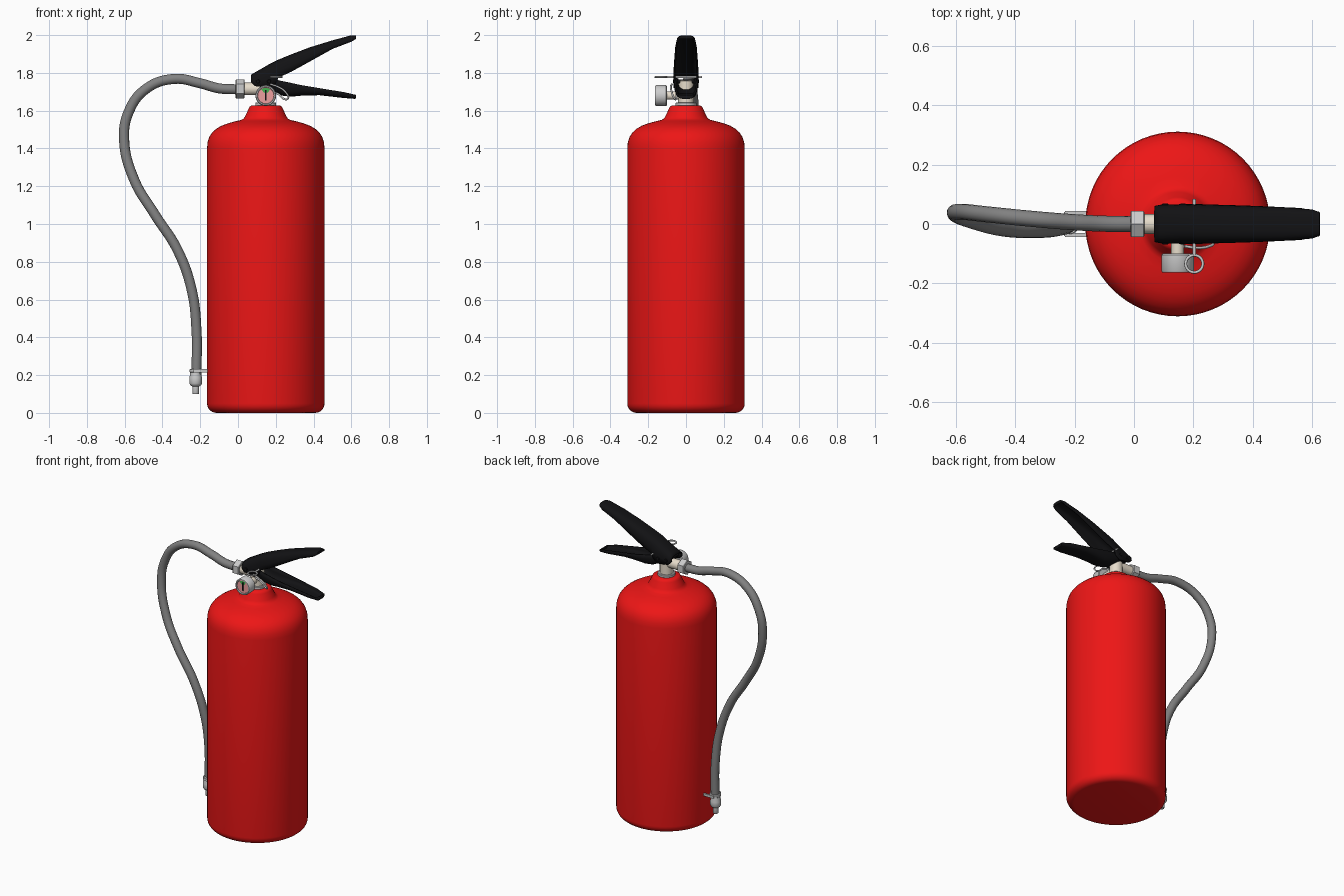
import bpy, bmesh
from math import pi, cos, sin, radians
from mathutils import Matrix, Vector

if "Cube" in bpy.data.objects:
    bpy.data.objects.remove(bpy.data.objects["Cube"])

CX = 0.147  # tank axis


def mat(name, rgb):
    m = bpy.data.materials.new(name)
    m.diffuse_color = (*rgb, 1)
    m.use_nodes = True
    m.node_tree.nodes["Principled BSDF"].inputs["Base Color"].default_value = m.diffuse_color
    return m


RED = mat("red_paint", (0.85, 0.008, 0.008))
BLACK = mat("black_plastic", (0.006, 0.006, 0.007))
RUBBER = mat("grey_rubber", (0.22, 0.22, 0.22))
BRASS = mat("pale_metal", (0.8, 0.72, 0.6))
PINK = mat("dial_red", (0.85, 0.35, 0.35))
GREEN = mat("dial_green", (0.05, 0.45, 0.08))


def finish(name, bm, material=None, angle=35):
    me = bpy.data.meshes.new(name)
    bm.to_mesh(me)
    bm.free()
    ob = bpy.data.objects.new(name, me)
    bpy.context.collection.objects.link(ob)
    if material:
        me.materials.append(material)
    bpy.ops.object.select_all(action='DESELECT')
    ob.select_set(True)
    bpy.context.view_layer.objects.active = ob
    bpy.ops.object.shade_smooth_by_angle(angle=radians(angle))
    return ob


def lathe(name, profile, loc, axis='Z', material=None, segs=32):
    """Revolve (radius, height) points; height runs along +z, -y or +x."""
    bm = bmesh.new()
    vs = [bm.verts.new((r, 0, z)) for r, z in profile]
    es = [bm.edges.new(p) for p in zip(vs, vs[1:])]
    bmesh.ops.spin(bm, geom=vs + es, axis=(0, 0, 1), cent=(0, 0, 0),
                   angle=2 * pi, steps=segs, use_merge=True)
    bmesh.ops.remove_doubles(bm, verts=bm.verts, dist=1e-5)
    bmesh.ops.recalc_face_normals(bm, faces=bm.faces)
    rot = {'Z': Matrix(), 'Y': Matrix.Rotation(pi / 2, 4, 'X'),
           'X': Matrix.Rotation(pi / 2, 4, 'Y')}[axis]
    bm.transform(Matrix.Translation(loc) @ rot)
    return finish(name, bm, material)


def rod(name, r, length, loc, axis='Z', material=None, segs=24, bev=0.003):
    return lathe(name, [(0, 0), (r - bev, 0), (r, bev), (r, length - bev),
                        (r - bev, length), (0, length)], loc, axis, material, segs)


def box(name, lo, hi, material=None, bevel=0.0):
    bm = bmesh.new()
    bmesh.ops.create_cube(bm, size=1)
    lo, hi = Vector(lo), Vector(hi)
    for v in bm.verts:
        v.co = (lo + hi) / 2 + v.co * (hi - lo)
    if bevel:
        bmesh.ops.bevel(bm, geom=bm.edges[:], offset=bevel, segments=2, affect='EDGES')
    return finish(name, bm, material)


def tube(name, points, r, material=None, res=10):
    cu = bpy.data.curves.new(name, 'CURVE')
    cu.dimensions = '3D'
    cu.bevel_depth, cu.bevel_resolution, cu.resolution_u = r, 5, res
    cu.use_fill_caps = True
    sp = cu.splines.new('BEZIER')
    sp.bezier_points.add(len(points) - 1)
    for bp, p in zip(sp.bezier_points, points):
        bp.co = p
        bp.handle_left_type = bp.handle_right_type = 'AUTO'
    if material:
        cu.materials.append(material)
    ob = bpy.data.objects.new(name, cu)
    bpy.context.collection.objects.link(ob)
    return ob


def channel(name, stations, n=16):
    """Pressed lever: loft U sections given as (x, crown z, rim z, half width)."""
    bm = bmesh.new()
    rows = []
    for x, crown, rim, hw in stations:
        row = []
        for i in range(n + 1):
            c, s = cos(pi * i / n), max(sin(pi * i / n), 0)
            y = hw * abs(c) ** 0.6 * (1 if c > 0 else -1)
            row.append(bm.verts.new((x, y, rim + (crown - rim) * s ** 0.6)))
        rows.append(row)
    for a, b in zip(rows, rows[1:]):
        for i in range(n):
            bm.faces.new((a[i], a[i + 1], b[i + 1], b[i]))
    bm.faces.new(rows[-1])  # closed tip
    bmesh.ops.recalc_face_normals(bm, faces=bm.faces)
    ob = finish(name, bm, BLACK, 45)
    so = ob.modifiers.new("wall", 'SOLIDIFY')
    so.thickness, so.offset = 0.01, 0
    return ob


# Tank with rounded base, domed shoulder and conical neck
base = [(0.261 + 0.05 * sin(a * pi / 12), 0.05 - 0.05 * cos(a * pi / 12)) for a in range(7)]
shoulder = [(.311, 1.40), (.308, 1.433), (.298, 1.463), (.283, 1.485), (.262, 1.504),
            (.235, 1.52), (.2, 1.533), (.16, 1.544), (.13, 1.551), (.117, 1.558),
            (.108, 1.572), (.09, 1.612), (.085, 1.621), (.076, 1.627), (0, 1.627)]
lathe("tank", [(0, 0)] + base + shoulder, (CX, 0, 0), 'Z', RED, 64)

# Valve body
rod("neck_collar", 0.055, 0.018, (CX, 0, 1.625))
rod("valve_stem", 0.042, 0.12, (CX, 0, 1.64), 'Z', BRASS)
rod("valve_outlet", 0.033, 0.14, (0.02, 0, 1.715), 'X', BRASS)
rod("gauge_port", 0.022, 0.11, (CX, 0, 1.68), 'Y', BRASS)
rod("hose_nut", 0.05, 0.047, (-0.012, 0, 1.715), 'X', None, 6)

# Levers with pivot pins
channel("upper_lever", [
    (.07, 1.785, 1.75, .056), (.09, 1.797, 1.73, .06), (.17, 1.843, 1.72, .062),
    (.2, 1.858, 1.745, .062), (.215, 1.865, 1.776, .062), (.28, 1.892, 1.805, .06),
    (.38, 1.93, 1.86, .057), (.5, 1.967, 1.927, .052), (.6, 1.994, 1.965, .044),
    (.622, 1.995, 1.98, .036)])
channel("lower_lever", [
    (.1, 1.735, 1.77, .046), (.18, 1.71, 1.77, .048), (.23, 1.685, 1.757, .053),
    (.28, 1.679, 1.747, .056), (.33, 1.684, 1.736, .057), (.43, 1.687, 1.719, .055),
    (.56, 1.672, 1.698, .049), (.62, 1.666, 1.684, .038)])
for i, x in enumerate((0.105, 0.165)):
    rod(f"lever_rivet_{i + 1}", 0.011, 0.138, (x, 0.069, 1.755), 'Y', BLACK, 16)

# Pressure gauge: case with raised bezel, dial, green zone and needle
lathe("gauge_case", [(0, 0), (.05, 0), (.055, .005), (.055, .058), (.051, .064),
                     (.045, .064), (.043, .056), (0, .056)], (CX, -0.1, 1.68), 'Y', None, 40)
rod("gauge_dial", 0.043, 0.003, (CX, -0.155, 1.68), 'Y', PINK, 32, 0.0005)
bm = bmesh.new()
arc = [radians(55 + 70 * i / 8) for i in range(9)]
bm.faces.new([bm.verts.new((CX + r * cos(a), -0.159, 1.68 + r * sin(a)))
              for r, seq in ((.040, arc), (.016, arc[::-1])) for a in seq])
finish("gauge_green_zone", bm, GREEN)
box("gauge_needle", (CX - .004, -.162, 1.655), (CX + .004, -.159, 1.71), BLACK)

# Safety pin, pull ring and retaining wire
rod("safety_pin", 0.006, 0.19, (0.203, 0.085, 1.778), 'Y', None, 12, 0.001)
bpy.ops.mesh.primitive_torus_add(location=(0.203, -0.134, 1.778), major_radius=0.029,
                                 minor_radius=0.005, major_segments=32, minor_segments=10)
bpy.context.object.name = "pull_ring"
bpy.ops.object.shade_smooth()
tube("retaining_wire", [(.17, -.075, 1.74), (.21, -.08, 1.727), (.25, -.076, 1.70),
                        (.265, -.062, 1.665), (.25, -.055, 1.66), (.21, -.05, 1.69),
                        (.16, -.04, 1.70)], 0.005)

# Hose looping down the left side
tube("hose", [
    (-.01, 0, 1.713), (-.1, .001, 1.718), (-.2, .006, 1.745), (-.34, .017, 1.768),
    (-.49, .032, 1.713), (-.58, .041, 1.59), (-.603, .036, 1.45), (-.55, .012, 1.235),
    (-.44, -.015, 1.05), (-.32, -.02, .862), (-.245, -.012, .65), (-.22, -.002, .44),
    (-.22, 0, .2)], 0.027, RUBBER, 14)

# Nozzle and the clip that holds it to the tank
lathe("nozzle", [(0, 0), (.016, 0), (.018, .003), (.018, .04), (.028, .046), (.034, .056),
                 (.034, .085), (.029, .105), (.029, .125), (0, .125)], (-.224, 0, .1))
rod("clip_ring", 0.036, 0.018, (-.22, 0, .214))
for side, y in (("front", -.037), ("back", .037)):
    box(f"clip_arm_{side}", (-.235, y - .006, .214), (-.15, y + .006, .232), None, .002)
